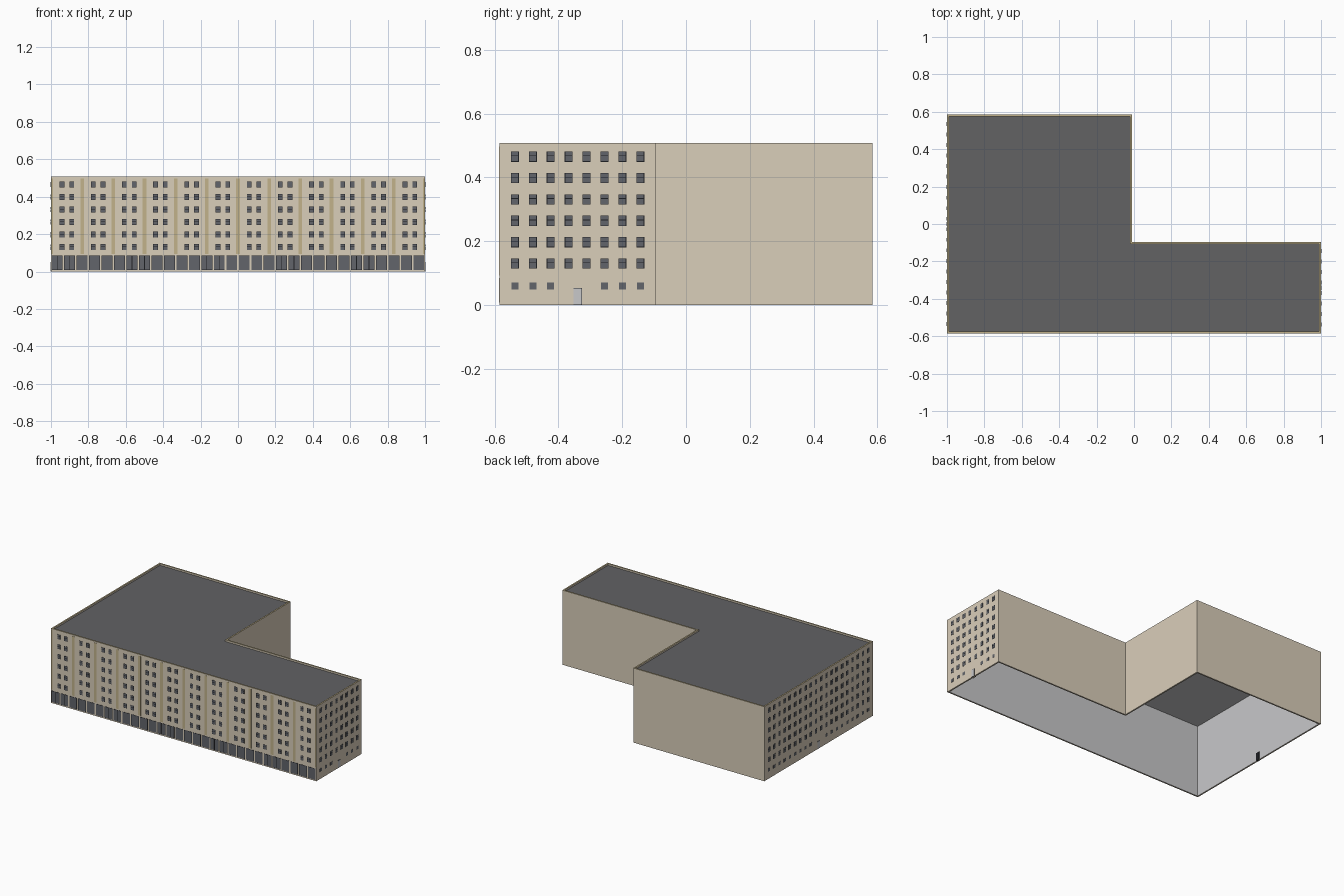
import bpy, bmesh
from mathutils import Vector

cube = bpy.data.objects.get("Cube")
if cube:
    bpy.data.objects.remove(cube, do_unlink=True)


def material(name, r, g, b):
    m = bpy.data.materials.new(name)
    m.use_nodes = True
    m.diffuse_color = (r, g, b, 1)
    m.node_tree.nodes["Principled BSDF"].inputs["Base Color"].default_value = (r, g, b, 1)
    return m


WALL, TRIM, ROOF, GLASS, FRAME, GREY = range(6)
MATS = [
    material("wall_plaster", 0.70, 0.62, 0.49),
    material("ochre_trim", 0.54, 0.45, 0.26),
    material("roof_felt", 0.122, 0.122, 0.127),
    material("window_glass", 0.122, 0.128, 0.145),
    material("dark_frame", 0.012, 0.013, 0.016),
    material("plain_grey", 0.58, 0.58, 0.59),
]


def finish(bm, name):
    mesh = bpy.data.meshes.new(name)
    bmesh.ops.recalc_face_normals(bm, faces=bm.faces)
    bm.to_mesh(mesh)
    bm.free()
    for m in MATS:
        mesh.materials.append(m)
    ob = bpy.data.objects.new(name, mesh)
    bpy.context.collection.objects.link(ob)
    return ob


# L-shaped outline, with the direction that leads inwards at each corner
HEIGHT, ROOF_Z, THICK, BACK, NOTCH = 0.508, 0.497, 0.01, 0.585, -0.096
outer = [(-1, -BACK), (1, -BACK), (1, NOTCH), (-0.012, NOTCH), (-0.012, BACK), (-1, BACK)]
inward = [(1, 1), (-1, 1), (-1, -1), (-1, -1), (-1, -1), (1, -1)]
inner = [(p[0] + d[0] * THICK, p[1] + d[1] * THICK) for p, d in zip(outer, inward)]

# Hollow walls: outside, parapet top, parapet inside, room side, bottom edge
bm = bmesh.new()
levels = [(outer, 0), (outer, HEIGHT), (inner, HEIGHT), (inner, ROOF_Z), (inner, 0)]
rings = [[bm.verts.new((x, y, z)) for x, y in pts] for pts, z in levels]
for k, mat in enumerate([WALL, TRIM, WALL, GREY, WALL]):
    a, b = rings[k], rings[(k + 1) % len(rings)]
    for i in range(len(a)):
        j = (i + 1) % len(a)
        bm.faces.new((a[i], a[j], b[j], b[i])).material_index = mat
finish(bm, "walls")

# Flat roof slab inside the parapet, with a plain grey ceiling
bm = bmesh.new()
face = bm.faces.new([bm.verts.new((x, y, ROOF_Z)) for x, y in inner])
slab = bmesh.ops.extrude_face_region(bm, geom=[face])
bmesh.ops.translate(bm, vec=(0, 0, -0.006),
                    verts=[v for v in slab["geom"] if isinstance(v, bmesh.types.BMVert)])
for f in bm.faces:
    f.material_index = ROOF if f.calc_center_median().z > ROOF_Z - 0.001 else GREY
finish(bm, "flat_roof")


# A facade is (middle of its foot, direction along it, outward normal)
FRONT = (Vector((0, -BACK, 0)), Vector((1, 0, 0)), Vector((0, -1, 0)))
LEFT_END = (Vector((1, -0.34, 0)), Vector((0, 1, 0)), Vector((1, 0, 0)))
RIGHT_END = (Vector((-1, 0, 0)), Vector((0, -1, 0)), Vector((-1, 0, 0)))


def block(bm, facade, u, z, w, h, out, mat, depth=0.0):
    """Box centred at u along the facade and at height z, standing out of the wall."""
    foot, along, normal = facade
    vs = []
    for d in (-depth, out):
        for a, b in ((-1, -1), (1, -1), (1, 1), (-1, 1)):
            p = foot + along * (u + a * w / 2) + normal * d
            vs.append(bm.verts.new((p.x, p.y, z + b * h / 2)))
    for q in ((0, 1, 2, 3), (4, 5, 6, 7), (0, 1, 5, 4), (1, 2, 6, 5), (2, 3, 7, 6), (3, 0, 4, 7)):
        bm.faces.new([vs[i] for i in q]).material_index = mat


def window(bm, facade, u, z):
    block(bm, facade, u, z, 0.025, 0.032, 0.0006, FRAME)
    block(bm, facade, u, z + 0.0092, 0.021, 0.0105, 0.0012, GLASS)
    block(bm, facade, u, z - 0.0062, 0.021, 0.0155, 0.0012, GLASS)


FLOORS = [0.13 + 0.067 * i for i in range(6)]

# Front windows in pairs, twelve bays
BAYS = 12
BAY = 2 / BAYS
bm = bmesh.new()
for bay in range(BAYS):
    for side in (-0.024, 0.028):
        for z in FLOORS:
            window(bm, FRONT, -1 + BAY * (bay + 0.5) + side, z)
finish(bm, "front_windows")

# Pilaster strips between the bays, half width at both ends
bm = bmesh.new()
for i in range(BAYS + 1):
    end = (i == 0) - (i == BAYS)
    block(bm, FRONT, -1 + BAY * i + end * 0.005, 0.295, 0.01 if end else 0.02, 0.405, 0.001, TRIM)
finish(bm, "pilasters")

# Shop windows along the ground floor; some are double doors
SHOPS = 30
PITCH = 2 / SHOPS
bm = bmesh.new()
for i in range(SHOPS):
    u = -1 + PITCH * (i + 0.5)
    block(bm, FRONT, u, 0.046, 0.058, 0.077, 0.0006, FRAME)
    if i % 6 < 2:
        for side in (-0.0145, 0.0145):
            block(bm, FRONT, u + side, 0.046, 0.025, 0.073, 0.0012, GLASS)
    else:
        block(bm, FRONT, u, 0.046, 0.055, 0.074, 0.0012, GLASS)
finish(bm, "shop_fronts")

# Gable windows and entrance doors
for name, facade, count in (("left", LEFT_END, 8), ("right", RIGHT_END, 20)):
    bm = bmesh.new()
    for i in range(count):
        u = 0.0562 * (i - (count - 1) / 2)
        for z in FLOORS:
            window(bm, facade, u, z)
        if abs(u) > 0.05:
            block(bm, facade, u, 0.06, 0.022, 0.022, 0.001, GLASS)
    finish(bm, name + "_windows")

    bm = bmesh.new()
    block(bm, facade, 0, 0.0265, 0.027, 0.053, 0.001, FRAME, depth=0.014)
    block(bm, facade, 0, 0.026, 0.024, 0.05, 0.002, GREY)
    finish(bm, name + "_door")
